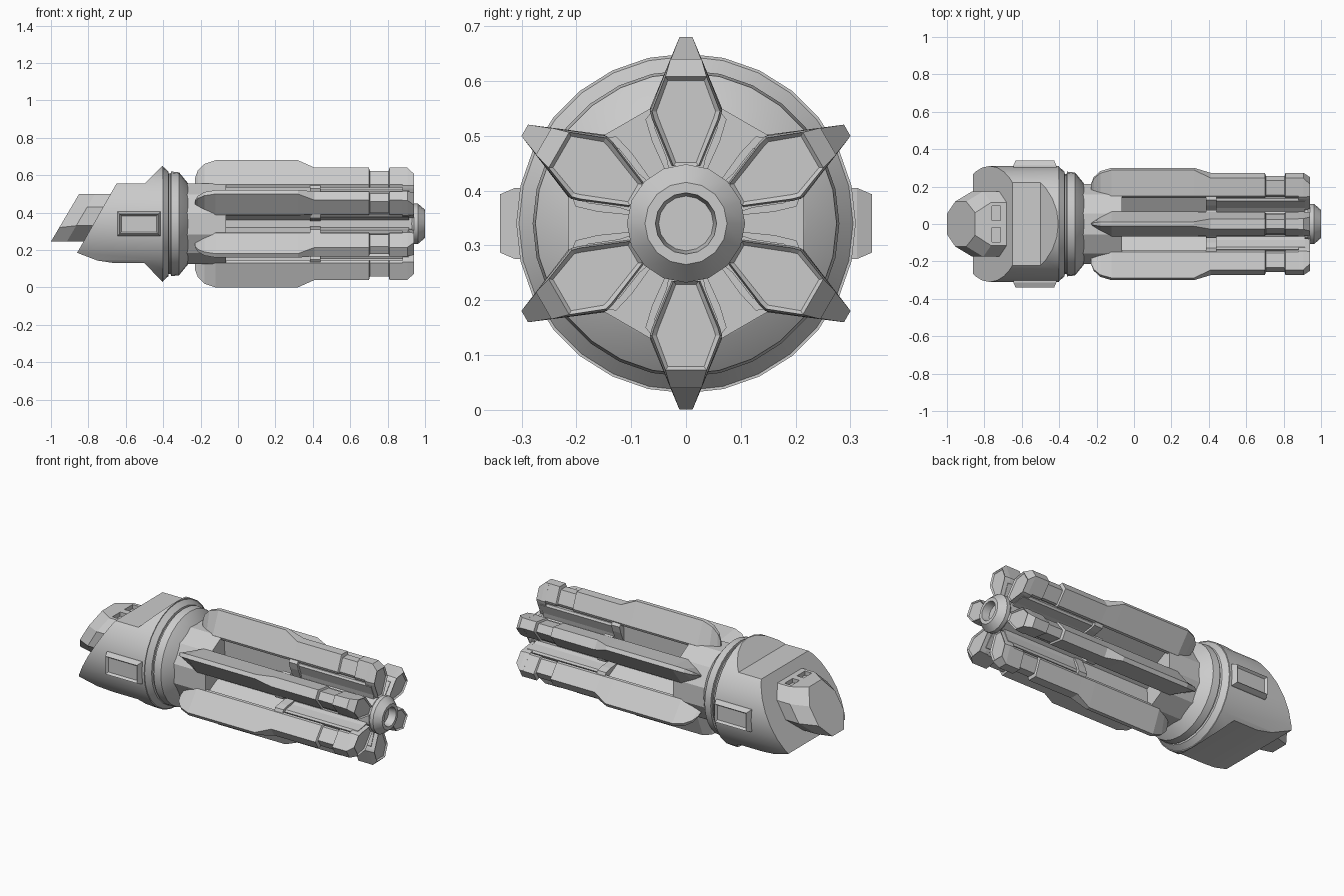
import bpy, bmesh, math
from mathutils import Vector, Matrix

if "Cube" in bpy.data.objects:
    bpy.data.objects.remove(bpy.data.objects["Cube"])

CZ = 0.34  # height of the long axis


def make(name, rings, inset=None, smooth=False):
    """Loft equal-sized rings of points into a capped solid; optional inset panel on the last cap."""
    bm = bmesh.new()
    vs = [[bm.verts.new(p) for p in r] for r in rings]
    n = len(rings[0])
    for a, b in zip(vs, vs[1:]):
        for i in range(n):
            j = (i + 1) % n
            bm.faces.new((a[i], a[j], b[j], b[i]))
    bm.faces.new(vs[0][::-1])
    cap = bm.faces.new(vs[-1])
    bmesh.ops.recalc_face_normals(bm, faces=bm.faces[:])
    if inset:
        bmesh.ops.inset_individual(bm, faces=[cap], thickness=inset[0])
        bmesh.ops.translate(bm, verts=cap.verts[:], vec=cap.normal * -inset[1])
    me = bpy.data.meshes.new(name)
    bm.to_mesh(me)
    bm.free()
    ob = bpy.data.objects.new(name, me)
    bpy.context.collection.objects.link(ob)
    if smooth:
        shade(ob)
    return ob


def select(ob):
    bpy.ops.object.select_all(action='DESELECT')
    ob.select_set(True)
    bpy.context.view_layer.objects.active = ob


def shade(ob):
    select(ob)
    bpy.ops.object.shade_smooth_by_angle(angle=math.radians(28))


def lathe(name, profile, n=24, phase=0.0, smooth=True):
    """Turn an (x, radius) profile about the long axis."""
    rings = [[Vector((x, r * math.cos(2 * math.pi * i / n + phase),
                      CZ + r * math.sin(2 * math.pi * i / n + phase)))
              for i in range(n)] for x, r in profile]
    return make(name, rings, smooth=smooth)


def boolean(ob, cutter, op):
    m = ob.modifiers.new('cut', 'BOOLEAN')
    m.operation, m.object, m.solver = op, cutter, 'EXACT'
    select(ob)
    bpy.ops.object.modifier_apply(modifier=m.name)
    bpy.data.objects.remove(cutter)


def sym(half, x):
    """Mirror a list of (height, half width) into a closed ring at x."""
    return [Vector((x, w, h)) for h, w in half] + [Vector((x, -w, h)) for h, w in reversed(half)]


# rear housing: cylinder trimmed by a side profile
housing = lathe('rear_housing', [(-0.95, 0.31), (-0.40, 0.31)], n=28, smooth=False)
side = [(-0.86, 0.185), (-0.65, 0.555), (-0.50, 0.555), (-0.40, 0.655),
        (-0.39, 0.655), (-0.39, 0.025), (-0.40, 0.025), (-0.50, 0.13), (-0.66, 0.13), (-0.75, 0.143)]
trim = make('trim', [[Vector((x, y, z)) for x, z in side] for y in (-0.5, 0.5)])
boolean(housing, trim, 'INTERSECT')
shade(housing)

# slanted tail plug, sheared along x
face = [(0.245, 0.055), (0.32, 0.12), (0.42, 0.12), (0.50, 0.06)]
wide = [(0.245, 0.08), (0.33, 0.175), (0.43, 0.175), (0.50, 0.115)]
plug_rings = []
for dx, sec in ((0, face), (0.085, wide), (0.32, wide)):
    ring = sym(sec, 0)
    for p in ring:
        p.x = -1.0 + dx + 0.59 * (p.z - 0.245)
    plug_rings.append(ring)
plug = make('tail_plug', plug_rings)
for s in (-1, 1):
    slot = make('slot', [[Vector((x, s * y, z)) for x, y in
                          ((-0.76, 0.02), (-0.715, 0.02), (-0.715, 0.095), (-0.76, 0.095))]
                         for z in (0.475, 0.55)])
    boolean(plug, slot, 'DIFFERENCE')

# side hatches with recessed panel
for s in (-1, 1):
    def rect(y, g):
        return [Vector((x, s * y, z)) for x, z in ((-0.645 + g, 0.275 + g), (-0.415 - g, 0.275 + g),
                                                   (-0.415 - g, 0.405 - g), (-0.645 + g, 0.405 - g))]
    make('side_hatch', [rect(0.25, 0), rect(0.312, 0), rect(0.34, 0.012)], inset=(0.014, 0.014))

# collar, neck, core and muzzle
lathe('collar', [(-0.42, 0.29), (-0.40, 0.305), (-0.372, 0.28), (-0.37, 0.268), (-0.36, 0.268),
                 (-0.358, 0.28), (-0.315, 0.275), (-0.27, 0.22), (-0.26, 0.2)], n=28)
lathe('neck', [(-0.30, 0.222), (-0.065, 0.222)], n=12, phase=math.radians(15), smooth=False)
lathe('core', [(-0.10, 0.10), (0.93, 0.10)], n=12, phase=math.radians(15), smooth=False)
lathe('muzzle', [(0.92, 0.09), (0.94, 0.108), (0.962, 0.108), (1.0, 0.075), (1.0, 0.056), (0.955, 0.05)],
      n=16)


# six fins around the core
def wedge(r):
    return 0.012 + (0.34 - r) * 0.41


def fin_ring(x, rt, k=1.0, d=0.0):
    """Outer fin section: ridge radius rt, width scale k, side inset d."""
    return sym([(rt, (wedge(rt) - d) * k), (0.21, (0.066 - d) * k), (0.195, (0.06 - d) * k)], x)


def tip_ring(x, rt, d=0.0):
    return sym([(rt, wedge(rt) - d), (0.205, 0.066 - d), (0.19, 0.062 - d), (0.105, 0.027 - d)], x)


fin = [fin_ring(-0.23, 0.245, 0.05), fin_ring(-0.215, 0.285, 0.22), fin_ring(-0.18, 0.32, 0.55),
       fin_ring(-0.12, 0.34), fin_ring(0.32, 0.34), fin_ring(0.41, 0.30, 0.97),
       fin_ring(0.70, 0.30, 0.97), fin_ring(0.705, 0.282, 1, 0.012), fin_ring(0.805, 0.282, 1, 0.012),
       fin_ring(0.81, 0.30, 0.97), fin_ring(0.89, 0.30, 0.97)]
tip = [tip_ring(0.88, 0.30), tip_ring(0.905, 0.30), tip_ring(0.94, 0.268, 0.004)]
web = [sym([(0.20, 0.036), (0.09, 0.03)], x) for x in (-0.07, 0.90)]
brace_sec = [(0.205, 0.062), (0.19, 0.074), (0.15, 0.062), (0.09, 0.035)]
brace = [sym(brace_sec, x) for x in (0.385, 0.44)]
bar_sec = [(0.187, 0.052), (0.175, 0.058), (0.12, 0.036), (0.09, 0.03)]
bar = [sym(bar_sec, 0.43), sym(bar_sec, 0.915)]

for i in range(6):
    rot = Matrix.Translation((0, 0, CZ)) @ Matrix.Rotation(math.radians(60 * i), 4, 'X')
    for name, rings, inset in (('fin', fin, None), ('fin_tip', tip, (0.008, 0.008)),
                               ('fin_web', web, None), ('fin_brace', brace, None),
                               ('fin_bar', bar, None)):
        make(f'{name}_{i + 1}', [[rot @ p for p in r] for r in rings], inset)
